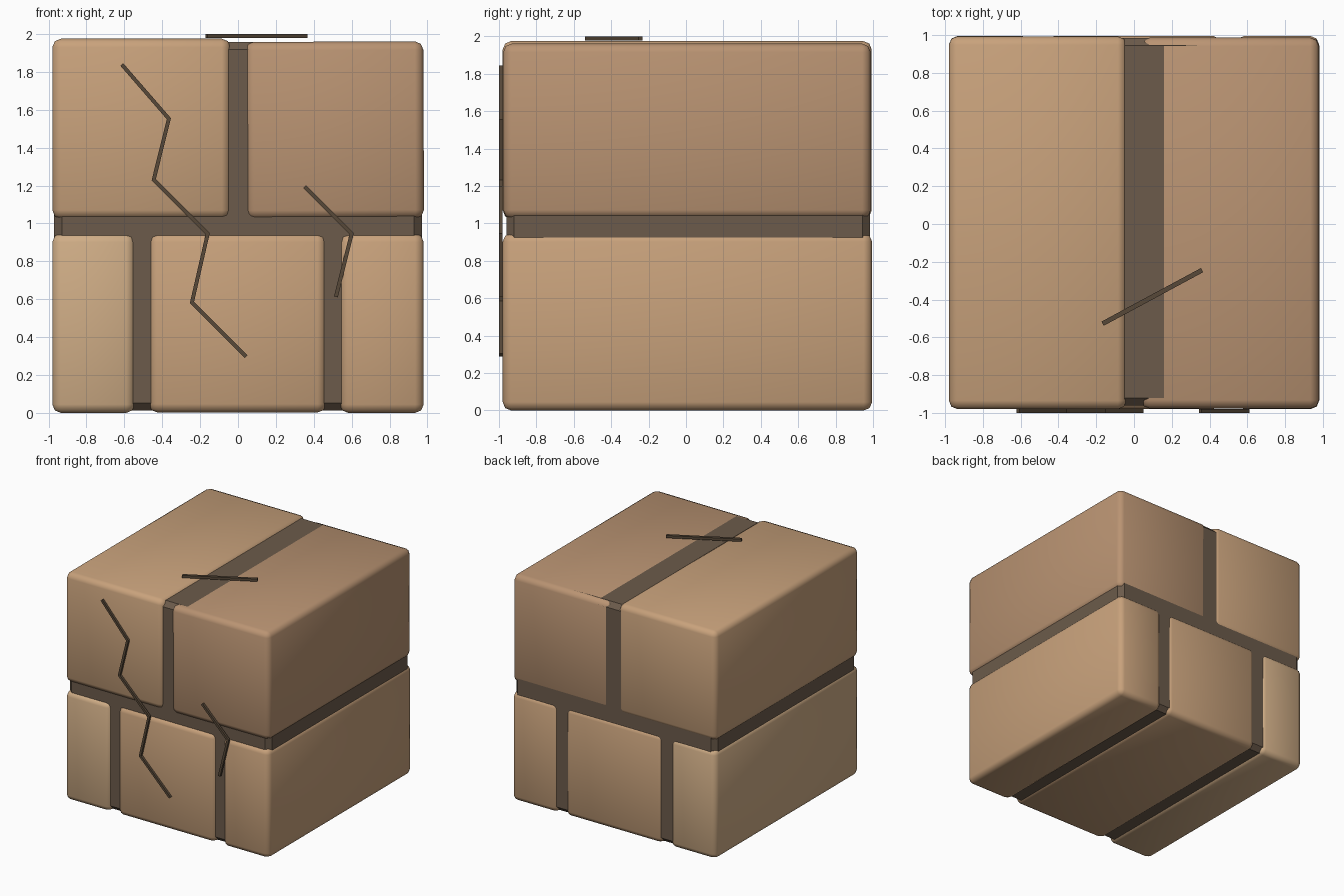
import bpy, math
from mathutils import Vector

if "Cube" in bpy.data.objects:
    bpy.data.objects.remove(bpy.data.objects["Cube"])


def material(name, rgb):
    m = bpy.data.materials.new(name)
    m.diffuse_color = (*rgb, 1)
    m.use_nodes = True
    m.node_tree.nodes["Principled BSDF"].inputs["Base Color"].default_value = m.diffuse_color
    return m


MORTAR = material("mortar", (0.15, 0.105, 0.07))
CRACK = material("crack", (0.095, 0.065, 0.04))
SAND = material("sandstone", (0.58, 0.36, 0.20))
SAND_DARK = material("sandstone_dark", (0.49, 0.295, 0.17))
SAND_LIGHT = material("sandstone_light", (0.63, 0.42, 0.24))


def block(name, lo, hi, mat, bevel=0, segments=1, tilt=0, smooth=False):
    """Box between two corners, with optional bevel and small tilt about y."""
    lo, hi = Vector(lo), Vector(hi)
    bpy.ops.mesh.primitive_cube_add(size=1, location=(lo + hi) / 2)
    ob = bpy.context.object
    ob.name = name
    ob.scale = hi - lo
    bpy.ops.object.transform_apply(location=False, rotation=False, scale=True)
    ob.rotation_euler.y = tilt
    ob.data.materials.append(mat)
    if bevel:
        b = ob.modifiers.new("bevel", 'BEVEL')
        b.width, b.segments = bevel, segments
    if smooth:
        bpy.ops.object.shade_smooth()
    return ob


# Mortar core, chamfered, showing in the joints
block("mortar_core", (-0.97, -0.96, 0.012), (0.97, 0.985, 1.958), MORTAR, 0.04)

# Bricks: name, x range, y range, z range, material, tilt
bricks = [
    ("upper_left_brick", (-0.98, -0.04), (-0.98, 0.993), (1.025, 1.975), SAND, 0),
    ("upper_right_brick", (0.04, 0.98), (-0.977, 0.987), (1.025, 1.9594), SAND_DARK, -0.004),
    ("lower_left_brick", (-0.98, -0.545), (-0.98, 0.995), (0, 0.947), SAND_LIGHT, 0),
    ("lower_middle_brick", (-0.47, 0.465), (-0.98, 0.995), (0.002, 0.947), SAND, 0),
    ("lower_right_brick", (0.537, 0.98), (-0.98, 0.995), (0, 0.947), SAND, 0),
]
for name, x, y, z, mat, tilt in bricks:
    block(name, (x[0], y[0], z[0]), (x[1], y[1], z[1]), mat, 0.045, 2, tilt, True)


def crack(name, points):
    """Chain of thin bars along a zigzag on the front face."""
    for i, ((x0, z0), (x1, z1)) in enumerate(zip(points, points[1:])):
        length = math.hypot(x1 - x0, z1 - z0) + 0.01
        ob = block(f"{name}_{i}", (-length / 2, -0.01, -0.01),
                   (length / 2, 0.01, 0.01), CRACK)
        ob.location = ((x0 + x1) / 2, -0.99, (z0 + z1) / 2)
        ob.rotation_euler.y = -math.atan2(z1 - z0, x1 - x0)


# Front cracks
crack("long_crack", [(-0.61, 1.835), (-0.365, 1.553), (-0.445, 1.23),
                     (-0.16, 0.945), (-0.243, 0.583), (0.04, 0.3)])
crack("short_crack", [(0.355, 1.19), (0.60, 0.945), (0.518, 0.617)])

# Top crack
top = block("top_crack", (-0.299, -0.0125, 0), (0.299, 0.0125, 0.022), CRACK)
top.location = (0.097, -0.386, 1.989)
top.rotation_euler.z = math.atan2(0.28, 0.52)
